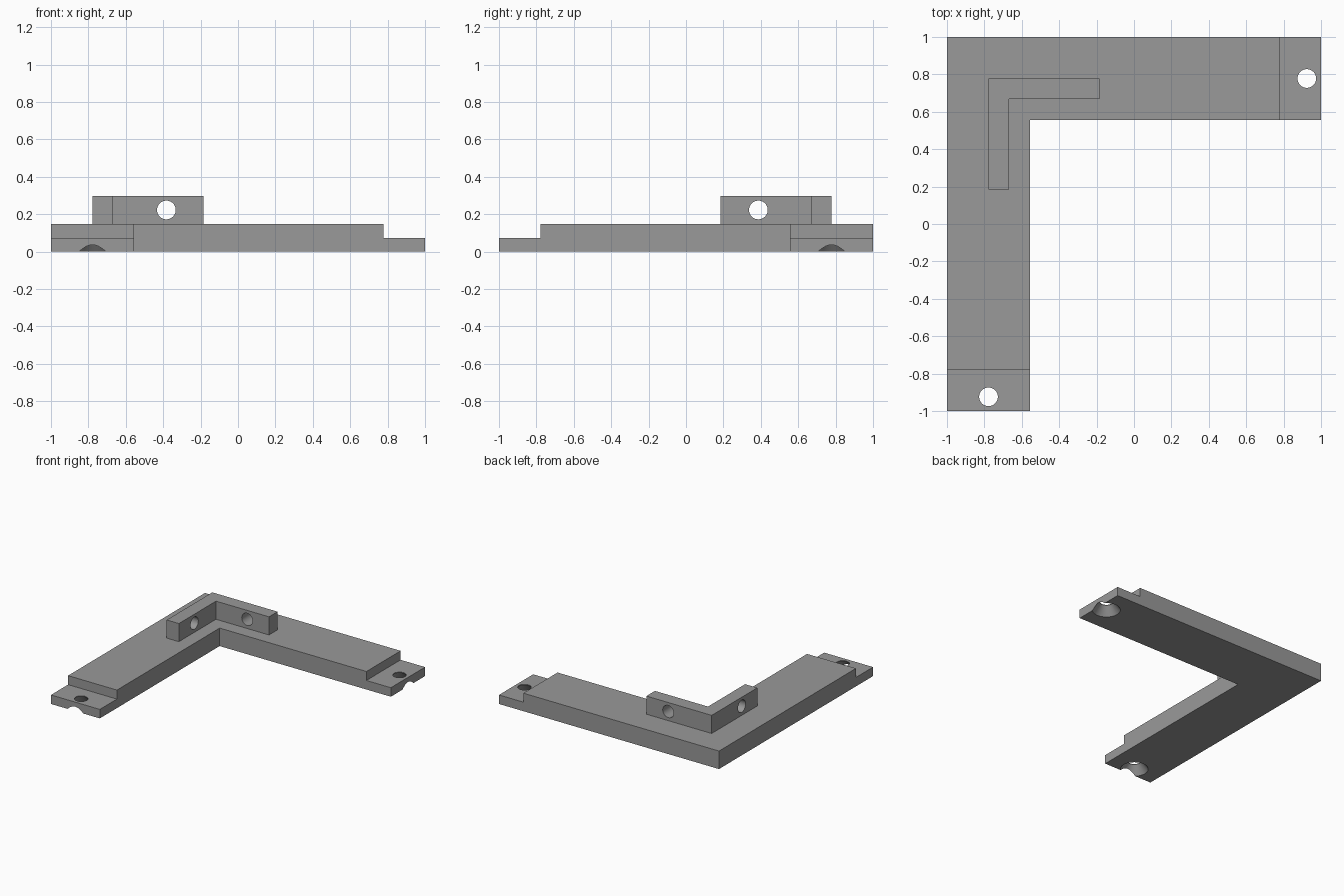
import bpy, bmesh, math
from mathutils import Matrix

if "Cube" in bpy.data.objects:
    bpy.data.objects.remove(bpy.data.objects["Cube"])

grey = bpy.data.materials.new("mid_grey")
grey.diffuse_color = (0.32, 0.32, 0.32, 1)
grey.use_nodes = True
grey.node_tree.nodes["Principled BSDF"].inputs["Base Color"].default_value = grey.diffuse_color

THICK, TAB, TOP = 0.148, 0.074, 0.297   # plate, end tab and rib heights
ARM, STEP = 0.444, 0.222                # arm width, tab length


def make_object(name, bm):
    bmesh.ops.recalc_face_normals(bm, faces=bm.faces)
    mesh = bpy.data.meshes.new(name)
    bm.to_mesh(mesh)
    bm.free()
    mesh.materials.append(grey)
    ob = bpy.data.objects.new(name, mesh)
    bpy.context.collection.objects.link(ob)
    return ob


def l_prism(name, left, back, length, width, z0, z1):
    """L-shaped block whose outer corner is at the back left."""
    pts = [(0, 0), (length, 0), (length, -width), (width, -width),
           (width, -length), (0, -length)]
    bm = bmesh.new()
    face = bm.faces.new([bm.verts.new((left + x, back + y, z0)) for x, y in pts])
    out = bmesh.ops.extrude_face_region(bm, geom=[face])
    for v in out["geom"]:
        if isinstance(v, bmesh.types.BMVert):
            v.co.z = z1
    return make_object(name, bm)


def box(name, lo, hi):
    bm = bmesh.new()
    bmesh.ops.create_cube(bm, size=1)
    for v in bm.verts:
        v.co = [a + (b - a) * (c + 0.5) for a, b, c in zip(lo, hi, v.co)]
    return make_object(name, bm)


def cone(name, centre, r1, r2, depth, rot=Matrix()):
    bm = bmesh.new()
    bmesh.ops.create_cone(bm, cap_ends=True, segments=48, radius1=r1, radius2=r2,
                          depth=depth, matrix=Matrix.Translation(centre) @ rot)
    return make_object(name, bm)


def combine(target, tool, operation):
    mod = target.modifiers.new("combine", 'BOOLEAN')
    mod.operation, mod.solver, mod.object = operation, 'EXACT', tool
    bpy.context.view_layer.objects.active = target
    bpy.ops.object.modifier_apply(modifier=mod.name)
    bpy.data.objects.remove(tool, do_unlink=True)


# Corner plate with the raised rib fused on top
bracket = l_prism("corner_bracket", -1, 1, 2, ARM, 0, THICK)
combine(bracket, l_prism("rib", -0.778, 0.778, 0.593, 0.111, 0.1, TOP), 'UNION')

# Stepped-down tabs at both arm ends
combine(bracket, box("step_right", (1 - STEP, 0.4, TAB), (1.2, 1.2, 0.5)), 'DIFFERENCE')
combine(bracket, box("step_front", (-1.2, -1.2, TAB), (-0.4, -1 + STEP, 0.5)), 'DIFFERENCE')

# Screw holes through the tabs, countersunk from below
slope = 0.055 / 0.07
for x, y in ((0.924, 0.778), (-0.778, -0.924)):
    combine(bracket, cone("hole", (x, y, 0.05), 0.05, 0.05, 0.3), 'DIFFERENCE')
    combine(bracket, cone("countersink", (x, y, 0.025), 0.105 + 0.02 * slope, 0.05, 0.09),
            'DIFFERENCE')

# Cross holes through the rib
quarter = math.pi / 2
combine(bracket, cone("rib_hole", (-0.383, 0.722, 0.223), 0.05, 0.05, 0.3,
                      Matrix.Rotation(quarter, 4, 'X')), 'DIFFERENCE')
combine(bracket, cone("rib_hole", (-0.722, 0.387, 0.223), 0.05, 0.05, 0.3,
                      Matrix.Rotation(quarter, 4, 'Y')), 'DIFFERENCE')

# Smooth hole walls, sharp block edges
bpy.ops.object.select_all(action='DESELECT')
bracket.select_set(True)
bpy.context.view_layer.objects.active = bracket
bpy.ops.object.shade_smooth_by_angle(angle=math.radians(30))
